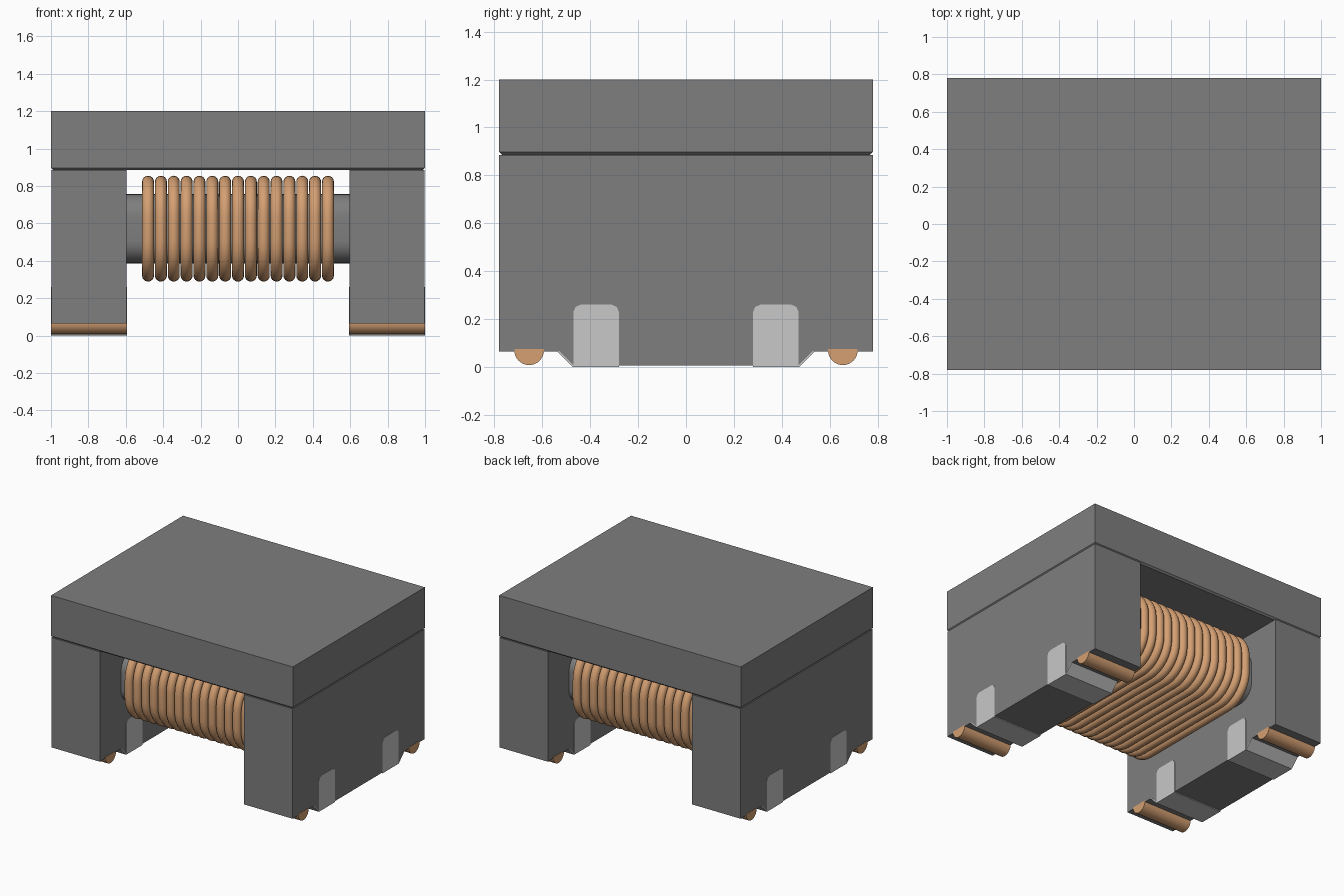
import bpy, bmesh
from math import sin, cos, pi, radians

old = bpy.data.objects.get("Cube")
if old:
    bpy.data.objects.remove(old, do_unlink=True)


def make_material(name, rgb):
    m = bpy.data.materials.new(name)
    m.use_nodes = True
    m.diffuse_color = (*rgb, 1)
    m.node_tree.nodes["Principled BSDF"].inputs["Base Color"].default_value = (*rgb, 1)
    return m


FERRITE = make_material("ferrite grey", (0.21, 0.21, 0.21))
COPPER = make_material("copper", (0.66, 0.35, 0.17))
SILVER = make_material("silver plating", (0.58, 0.58, 0.58))


def finish(name, bm, mat, smooth=False):
    bmesh.ops.recalc_face_normals(bm, faces=bm.faces)
    me = bpy.data.meshes.new(name)
    bm.to_mesh(me)
    bm.free()
    me.materials.append(mat)
    ob = bpy.data.objects.new(name, me)
    bpy.context.collection.objects.link(ob)
    if smooth:
        bpy.ops.object.select_all(action='DESELECT')
        ob.select_set(True)
        bpy.context.view_layer.objects.active = ob
        bpy.ops.object.shade_smooth_by_angle(angle=radians(35))
    return ob


def extrude_x(name, pts, x0, x1, mat, smooth=False):
    """Extrude a (y, z) outline between two x positions."""
    bm = bmesh.new()
    a = [bm.verts.new((x0, y, z)) for y, z in pts]
    b = [bm.verts.new((x1, y, z)) for y, z in pts]
    n = len(pts)
    bm.faces.new(a)
    bm.faces.new(b)
    for i in range(n):
        j = (i + 1) % n
        bm.faces.new((a[i], a[j], b[j], b[i]))
    return finish(name, bm, mat, smooth)


def rounded_rect(hw, hh, r, zc, seg=8):
    pts = []
    for k, (sy, sz) in enumerate(((1, 1), (-1, 1), (-1, -1), (1, -1))):
        for i in range(seg + 1):
            t = pi / 2 * (k + i / seg)
            pts.append((sy * (hw - r) + r * cos(t), zc + sz * (hh - r) + r * sin(t)))
    return pts


# Lid with a small chamfer on its lower edge
bm = bmesh.new()
rings = []
for z, inset in ((0.885, 0.012), (0.897, 0), (1.2, 0)):
    hx, hy = 1 - inset, 0.78 - inset
    rings.append([bm.verts.new((sx * hx, sy * hy, z))
                  for sx, sy in ((-1, -1), (1, -1), (1, 1), (-1, 1))])
bm.faces.new(rings[0])
bm.faces.new(rings[-1])
for lo, hi in zip(rings, rings[1:]):
    for i in range(4):
        j = (i + 1) % 4
        bm.faces.new((lo[i], lo[j], hi[j], hi[i]))
finish("lid", bm, FERRITE)

# Winding core between the legs
ZC = 0.572
extrude_x("winding_core", rounded_rect(0.53, 0.185, 0.12, ZC), -0.61, 0.61, FERRITE, True)

# Coil turns: a round-topped wire section swept round the core
W, TOP = 0.032, 0.098
section = [(W, -0.005)]
section += [(W * cos(pi * i / 8), TOP - W + W * sin(pi * i / 8)) for i in range(9)]
section += [(-W, -0.005)]
bm = bmesh.new()
for turn in range(15):
    xc = (turn - 7) * 0.0687
    loops = []
    for dx, d in section:
        outline = rounded_rect(0.53 + d, 0.185 + d, 0.12 + d, ZC)
        loops.append([bm.verts.new((xc + dx, y, z)) for y, z in outline])
    for k, a in enumerate(loops):
        b = loops[(k + 1) % len(loops)]
        for i in range(len(a)):
            j = (i + 1) % len(a)
            bm.faces.new((a[i], a[j], b[j], b[i]))
finish("coil", bm, COPPER, True)

# Legs, solder pads and wire ends
leg_profile = [(-0.78, 0.065), (-0.535, 0.065), (-0.475, 0.006), (0.475, 0.006),
               (0.535, 0.065), (0.78, 0.065), (0.78, 0.886), (-0.78, 0.886)]
pad_face = [(0.28, 0.0), (0.47, 0.0), (0.47, 0.23), (0.461, 0.251), (0.44, 0.26),
            (0.31, 0.26), (0.289, 0.251), (0.28, 0.23)]
pad_sole = [(0.28, 0.0), (0.472, 0.0), (0.537, 0.064), (0.53, 0.067),
            (0.47, 0.008), (0.28, 0.008)]
wire_end = [(0.655 + 0.062 * cos(pi + pi * i / 16), 0.07 + 0.062 * sin(pi + pi * i / 16))
            for i in range(17)]
wire_end += [(0.717, 0.075), (0.593, 0.075)]

for side, sx in (("left", 1), ("right", -1)):
    extrude_x(f"{side}_leg", leg_profile, sx * 0.597, sx * 0.998, FERRITE)
    for end, sy in (("back", 1), ("front", -1)):
        def mirrored(pts):
            return [(sy * y, z) for y, z in pts]
        tag = f"{side}_{end}"
        extrude_x(f"{tag}_outer_pad", mirrored(pad_face), sx * 0.995, sx * 1.0, SILVER)
        extrude_x(f"{tag}_inner_pad", mirrored(pad_face), sx * 0.594, sx * 0.599, SILVER)
        extrude_x(f"{tag}_pad_sole", mirrored(pad_sole), sx * 0.595, sx * 0.999, SILVER)
        extrude_x(f"{tag}_wire_end", mirrored(wire_end), sx * 0.594, sx * 1.0, COPPER, True)
